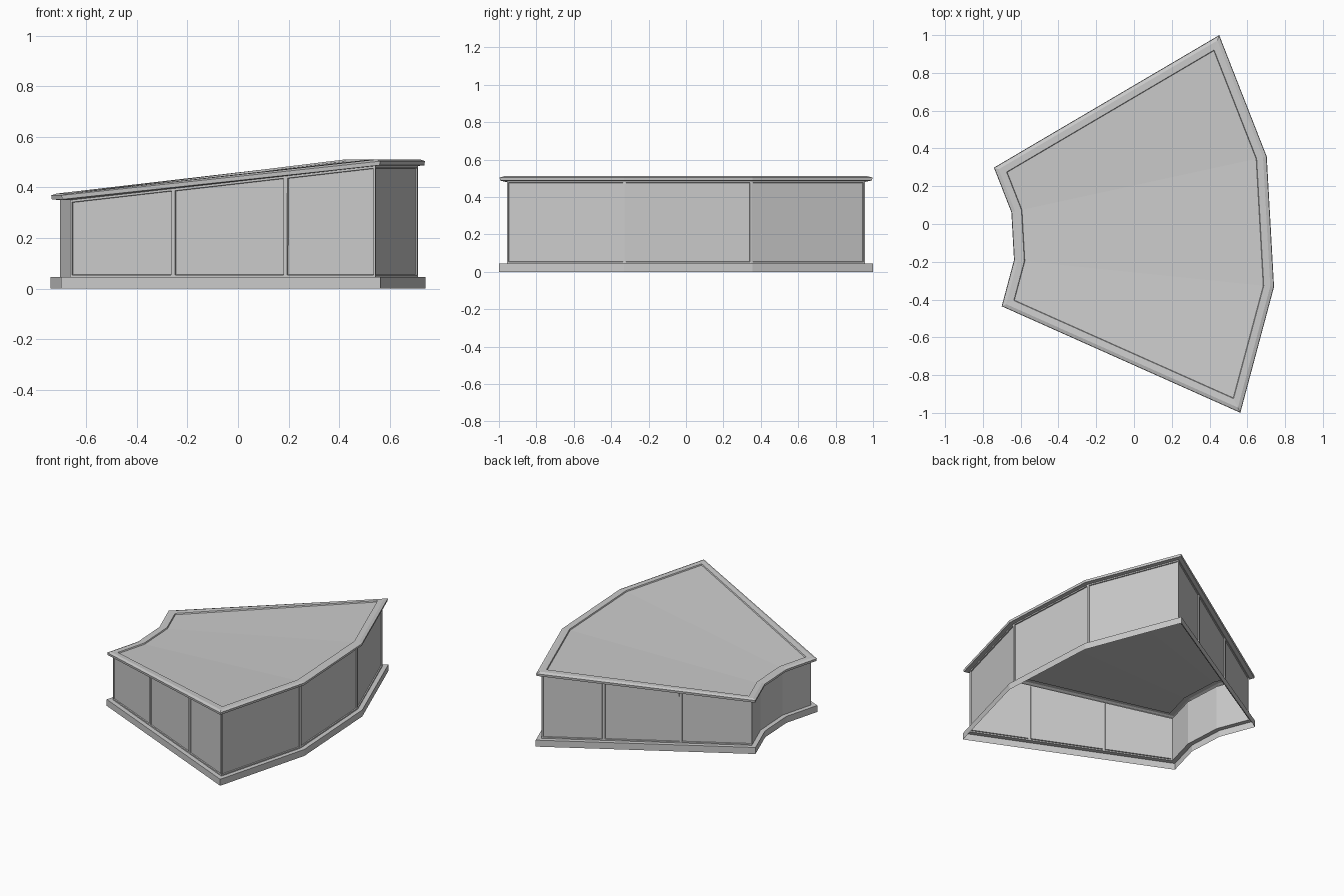
import bpy, bmesh, math
from mathutils import Vector

if "Cube" in bpy.data.objects:
    bpy.data.objects.remove(bpy.data.objects["Cube"])

# Plan: a three-segment slice of a ring around this centre
CX, CY = -1.434, -0.1084
R_IN, R_OUT = 0.803, 2.187
ANGLES = [math.radians(-24.05 + 54.5 * i / 3) for i in range(4)]


def polar(r, a):
    return Vector((CX + r * math.cos(a), CY + r * math.sin(a)))


# Counter-clockwise outline: 0-3 outer arc, 4-7 inner arc
OUTLINE = [polar(R_OUT, a) for a in ANGLES] + [polar(R_IN, a) for a in reversed(ANGLES)]
N = len(OUTLINE)


def inset(d):
    """Outline moved inwards by d with mitred corners."""
    pts = []
    for i, p in enumerate(OUTLINE):
        d1 = (p - OUTLINE[i - 1]).normalized()
        d2 = (OUTLINE[(i + 1) % N] - p).normalized()
        n1, n2 = Vector((-d1.y, d1.x)), Vector((-d2.y, d2.x))
        pts.append(p + (n1 + n2) * d / (1 + n1.dot(n2)))
    return pts


def top_z(i):
    """Top height: low along the inner arc, high along the outer arc."""
    return 0.511 if i < 4 else 0.376


def ring(bm, d, z, sloped):
    return [bm.verts.new((p.x, p.y, z + (top_z(i) if sloped else 0)))
            for i, p in enumerate(inset(d))]


def sweep(bm, profile):
    """Skin a list of (inset, z, sloped) rings; returns the last ring."""
    rings = [ring(bm, *s) for s in profile]
    for a, b in zip(rings, rings[1:]):
        for i in range(N):
            j = (i + 1) % N
            bm.faces.new((a[i], a[j], b[j], b[i]))
    return rings[-1]


def finish(bm, name):
    me = bpy.data.meshes.new(name)
    bm.to_mesh(me)
    bm.free()
    ob = bpy.data.objects.new(name, me)
    bpy.context.collection.objects.link(ob)


# Plinth, open underneath
bm = bmesh.new()
sweep(bm, [(0, 0, False), (0, 0.045, False), (0.03, 0.045, False)])
finish(bm, "plinth")

# Walls with recessed panels (three per straight side, one per outer segment)
bm = bmesh.new()
body = inset(0.03)
panels = []
for i in range(N):
    j = (i + 1) % N
    lo0, lo1 = body[i].to_3d(), body[j].to_3d()
    lo0.z = lo1.z = 0.045
    hi0, hi1 = body[i].to_3d(), body[j].to_3d()
    hi0.z, hi1.z = top_z(i) - 0.026, top_z(j) - 0.026
    cuts = {3: [0, 0.295, 0.662, 1], 7: [0, 0.338, 0.705, 1]}.get(i, [0, 1])
    cols = [(bm.verts.new(lo0.lerp(lo1, t)), bm.verts.new(hi0.lerp(hi1, t))) for t in cuts]
    for a, b in zip(cols, cols[1:]):
        f = bm.faces.new((a[0], b[0], b[1], a[1]))
        if i <= 3 or i == 7:
            panels.append(f)
bmesh.ops.remove_doubles(bm, verts=bm.verts[:], dist=0.0001)
bm.normal_update()
bmesh.ops.inset_individual(bm, faces=panels, thickness=0.012, depth=0)
bmesh.ops.inset_individual(bm, faces=panels, thickness=0.002, depth=-0.007)
finish(bm, "panelled_walls")

# Sloping top: bevelled lip around a slightly sunken surface
bm = bmesh.new()
last = sweep(bm, [(0.03, -0.026, True), (0.004, -0.023, True), (0.002, -0.007, True),
                  (0.02, 0, True), (0.054, 0, True), (0.057, -0.008, True)])
for k in range(3):
    bm.faces.new((last[k], last[k + 1], last[6 - k], last[7 - k]))
finish(bm, "sloping_top")
